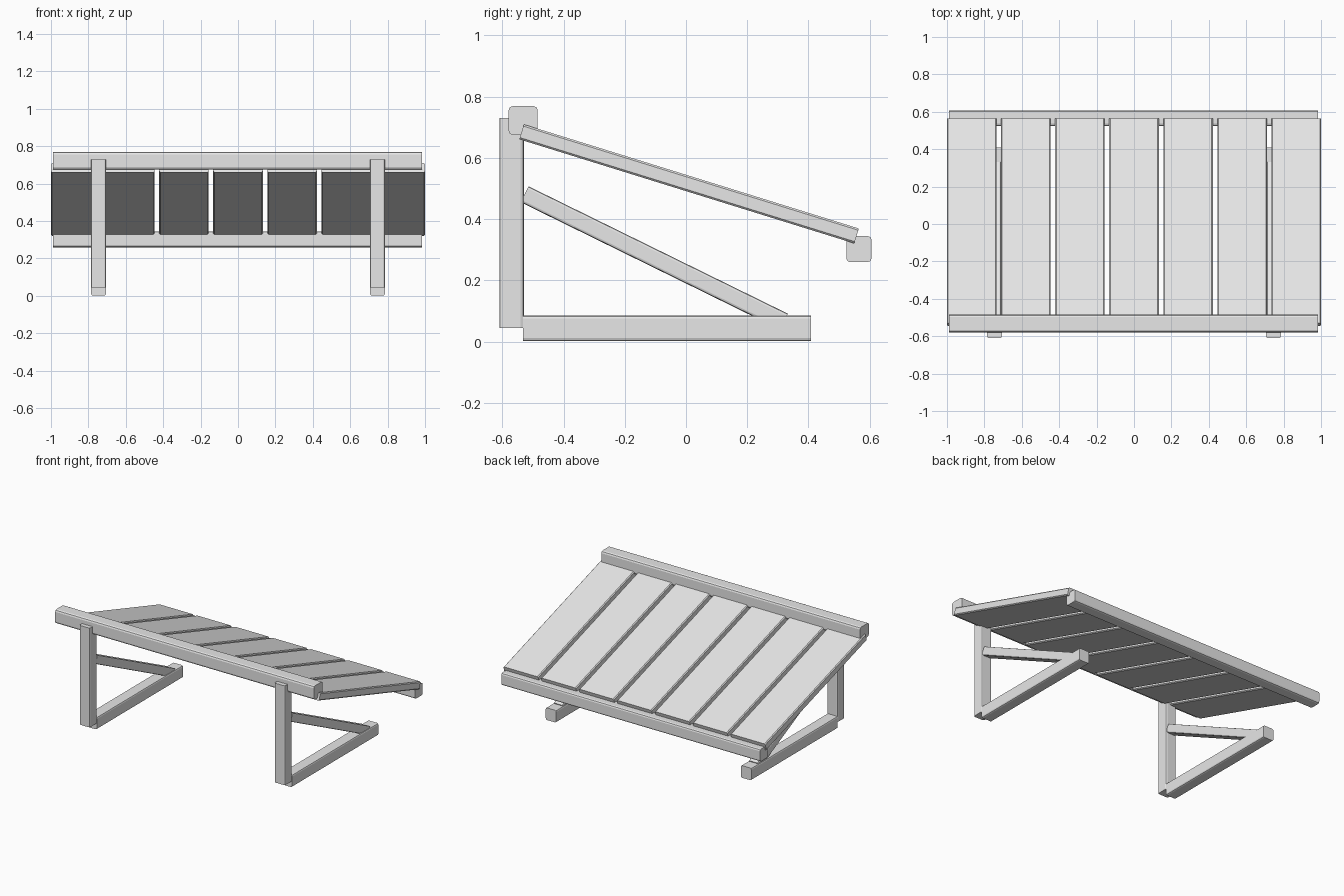
import bpy
import bmesh
from mathutils import Matrix, Vector

if "Cube" in bpy.data.objects:
    bpy.data.objects.remove(bpy.data.objects["Cube"], do_unlink=True)

grey = bpy.data.materials.new("pale_grey")
grey.use_nodes = True
colour = (0.8, 0.8, 0.8, 1)
grey.diffuse_color = colour
grey.node_tree.nodes["Principled BSDF"].inputs["Base Color"].default_value = colour


def timber(name, start, end, width, thick, edge, segments=2):
    """Straight timber between two points with its long edges eased."""
    start, end = Vector(start), Vector(end)
    along = (end - start).normalized()
    # Width lies along x, except for rails that run along x themselves
    side = Vector((0, 1, 0)) if abs(along.x) > 0.9 else Vector((1, 0, 0))
    up = along.cross(side)
    bm = bmesh.new()
    bmesh.ops.create_cube(bm, size=1)
    bmesh.ops.scale(bm, vec=(width, (end - start).length, thick), verts=bm.verts)
    long_edges = [e for e in bm.edges
                  if abs(e.verts[0].co.y - e.verts[1].co.y) > 0.01]
    bmesh.ops.bevel(bm, geom=long_edges, offset=edge, segments=segments,
                    profile=0.5, affect='EDGES')
    turn = Matrix((side, along, up)).transposed().to_4x4()
    bm.transform(Matrix.Translation((start + end) / 2) @ turn)
    bmesh.ops.recalc_face_normals(bm, faces=bm.faces)
    mesh = bpy.data.meshes.new(name)
    bm.to_mesh(mesh)
    bm.free()
    mesh.materials.append(grey)
    obj = bpy.data.objects.new(name, mesh)
    bpy.context.collection.objects.link(obj)
    return obj


# Sloping boards
for i in range(7):
    x = (i - 3) * 0.289
    timber(f"board_{i + 1}", (x, -0.537, 0.685), (x, 0.557, 0.345),
           0.265, 0.051, 0.006, 1)

# Long rails at the high and low ends of the boards
timber("high_rail", (-0.99, -0.532, 0.722), (0.985, -0.532, 0.722),
       0.095, 0.095, 0.014)
timber("low_rail", (-0.99, 0.565, 0.302), (0.985, 0.565, 0.302),
       0.082, 0.085, 0.012)

# Triangular brackets: upright, foot and diagonal brace
for label, x in (("right", -0.745), ("left", 0.745)):
    timber(f"{label}_post", (x, -0.57, 0.045), (x, -0.57, 0.73),
           0.08, 0.08, 0.01)
    timber(f"{label}_foot", (x, -0.532, 0.043), (x, 0.408, 0.043),
           0.08, 0.084, 0.01)
    timber(f"{label}_brace", (x, -0.527, 0.481), (x, 0.32, 0.065),
           0.068, 0.058, 0.008)
